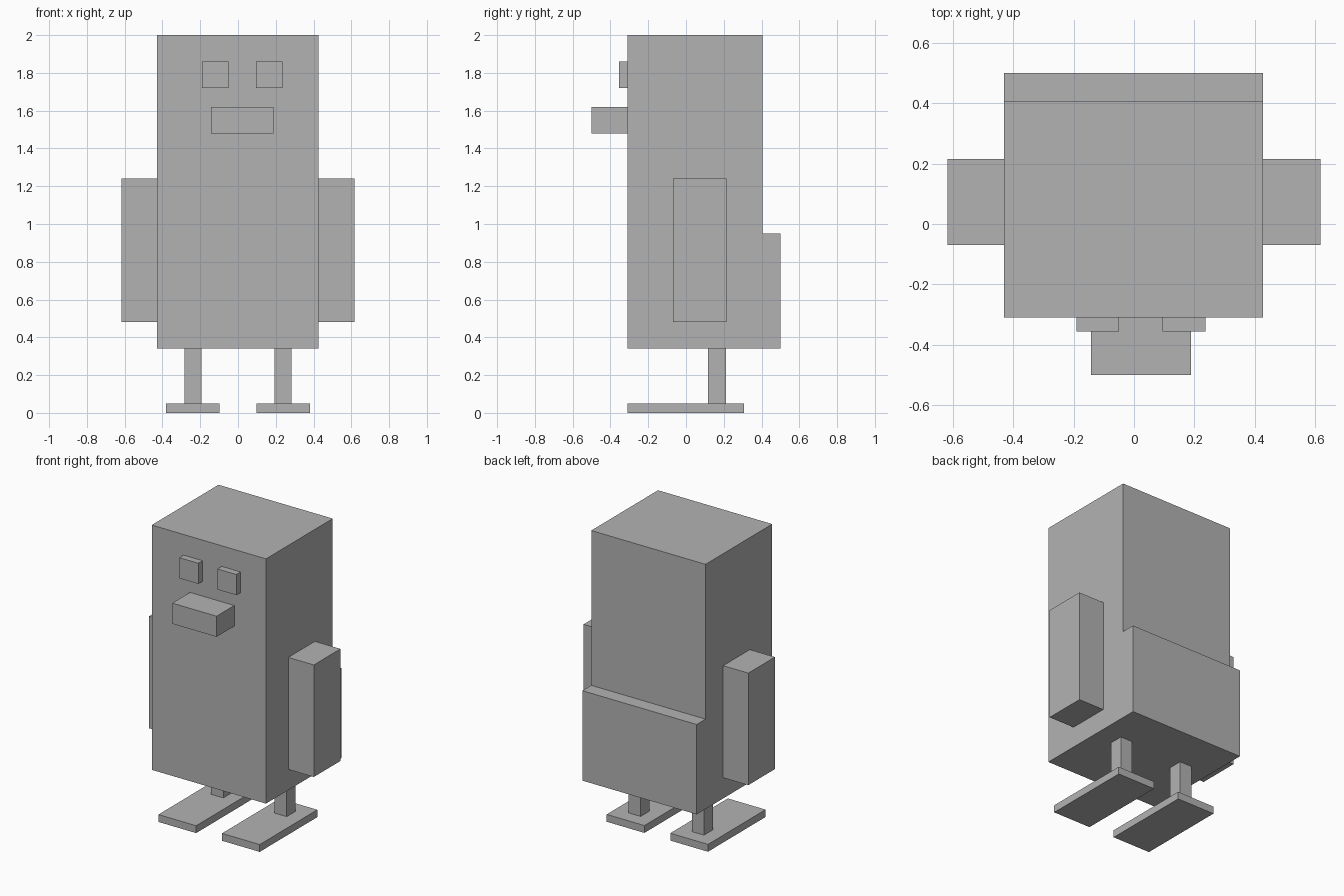
import bpy
import bmesh

if "Cube" in bpy.data.objects:
    bpy.data.objects.remove(bpy.data.objects["Cube"], do_unlink=True)

# One flat grey for the whole figure
grey = bpy.data.materials.new("plain_grey")
grey.use_nodes = True
color = (0.45, 0.45, 0.45, 1.0)
grey.diffuse_color = color
grey.node_tree.nodes["Principled BSDF"].inputs["Base Color"].default_value = color


def prism(name, x_range, profile):
    """Extrude a closed (y, z) outline along x."""
    x0, x1 = x_range
    bm = bmesh.new()
    face = bm.faces.new([bm.verts.new((x0, y, z)) for y, z in profile])
    grown = bmesh.ops.extrude_face_region(bm, geom=[face])["geom"]
    moved = [v for v in grown if isinstance(v, bmesh.types.BMVert)]
    bmesh.ops.translate(bm, vec=(x1 - x0, 0, 0), verts=moved)
    bmesh.ops.recalc_face_normals(bm, faces=bm.faces)
    mesh = bpy.data.meshes.new(name)
    bm.to_mesh(mesh)
    bm.free()
    mesh.materials.append(grey)
    obj = bpy.data.objects.new(name, mesh)
    bpy.context.collection.objects.link(obj)
    return obj


def box(name, x_range, y_range, z_range):
    (y0, y1), (z0, z1) = y_range, z_range
    return prism(name, x_range, [(y0, z0), (y1, z0), (y1, z1), (y0, z1)])


# Body with the stepped-out lower back
front, back, rump, base = -0.31, 0.405, 0.5, 0.34
prism("body", (-0.43, 0.427),
      [(front, base), (rump, base), (rump, 0.95),
       (back, 0.95), (back, 2.0), (front, 2.0)])

# Beak, slightly off centre
box("beak", (-0.143, 0.189), (-0.5, front), (1.48, 1.62))

# Eyes share the beak's offset
for side, x in (("right", -0.12), ("left", 0.165)):
    box(side + "_eye", (x - 0.071, x + 0.071), (-0.355, front), (1.72, 1.86))

# Wings, legs and feet on both sides
for side, s in (("right", -1), ("left", 1)):
    box(side + "_wing", (s * 0.427, s * 0.618), (-0.07, 0.215), (0.48, 1.24))
    box(side + "_leg", (s * 0.192, s * 0.283), (0.117, 0.212), (0.05, base))
    box(side + "_foot", (s * 0.097, s * 0.38), (front, 0.307), (0.0, 0.05))
